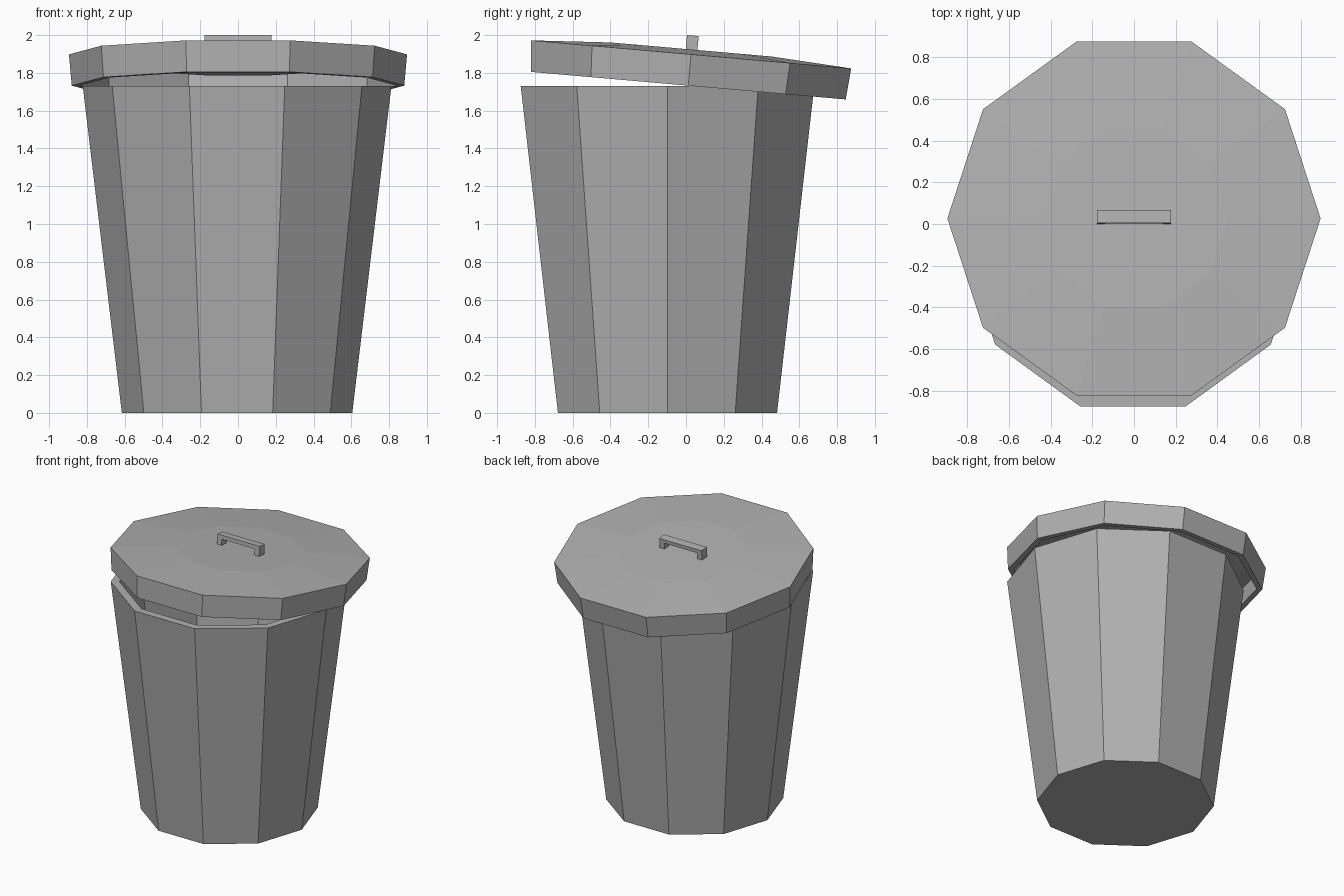
import bpy, bmesh, math
from mathutils import Matrix

if "Cube" in bpy.data.objects:
    bpy.data.objects.remove(bpy.data.objects["Cube"])

SIDES = 10
grey = bpy.data.materials.new("dark_grey")
grey.diffuse_color = (0.44, 0.44, 0.44, 1)
grey.use_nodes = True
grey.node_tree.nodes["Principled BSDF"].inputs["Base Color"].default_value = grey.diffuse_color


def loft(name, rings, matrix):
    """Decagonal shell through (radius, z) rings, closed at both ends."""
    bm = bmesh.new()
    loops = [[bm.verts.new((r * math.cos(2 * math.pi * i / SIDES),
                            r * math.sin(2 * math.pi * i / SIDES), z))
              for i in range(SIDES)] for r, z in rings]
    for a, b in zip(loops, loops[1:]):
        for i in range(SIDES):
            j = (i + 1) % SIDES
            bm.faces.new((a[i], a[j], b[j], b[i]))
    bm.faces.new(loops[0])
    bm.faces.new(loops[-1])
    return finish(name, bm, matrix)


def finish(name, bm, matrix):
    bmesh.ops.recalc_face_normals(bm, faces=bm.faces)
    mesh = bpy.data.meshes.new(name)
    bm.to_mesh(mesh)
    bm.free()
    mesh.materials.append(grey)
    obj = bpy.data.objects.new(name, mesh)
    obj.matrix_world = matrix
    bpy.context.collection.objects.link(obj)
    return obj


# Tapered open bin: outside wall, rim, inside wall, floor
loft("bin_body", [(0.61, 0), (0.817, 1.73), (0.757, 1.73), (0.557, 0.06)],
     Matrix.Translation((-0.005, -0.098, 0)))

# Tilted hollow lid: bulging underside, inner skirt, outer skirt, raised top
tilt = Matrix.Translation((0, 0.012, 1.7325)) @ Matrix.Rotation(math.radians(-5), 4, 'X')
loft("lid", [(0.45, 0.09), (0.85, 0.14), (0.84, 0), (0.88, 0), (0.895, 0.166), (0.45, 0.192)],
     tilt)

# Bracket handle: front profile extruded through its depth
profile = [(-0.178, 0.18), (-0.178, 0.266), (0.178, 0.266), (0.178, 0.18),
           (0.138, 0.18), (0.138, 0.238), (-0.138, 0.238), (-0.138, 0.18)]
bm = bmesh.new()
face = bm.faces.new([bm.verts.new((x, -0.03, z)) for x, z in profile])
new = bmesh.ops.extrude_face_region(bm, geom=[face])["geom"]
bmesh.ops.translate(bm, vec=(0, 0.062, 0),
                    verts=[v for v in new if isinstance(v, bmesh.types.BMVert)])
finish("lid_handle", bm, tilt)
